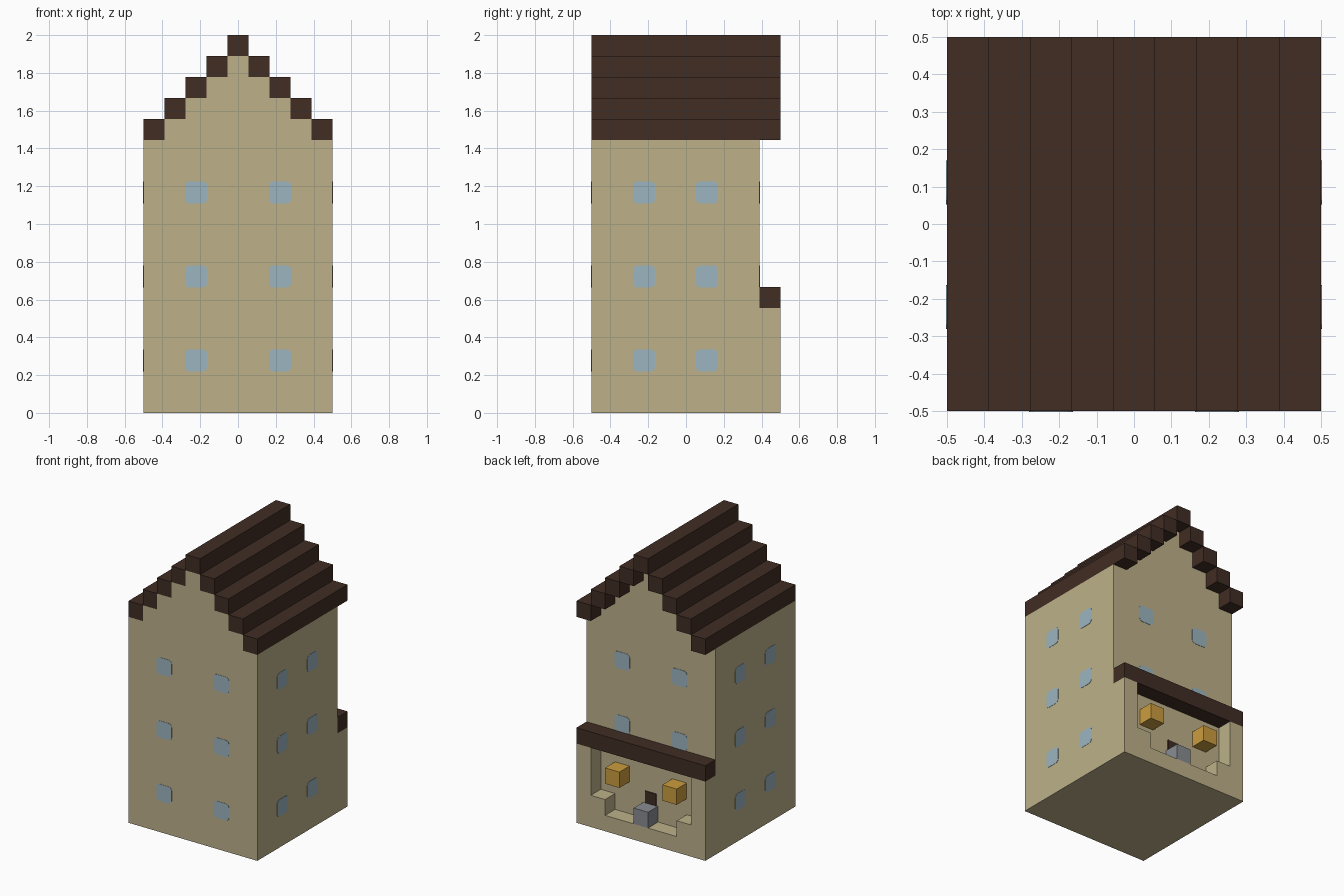
import bpy
import bmesh
from mathutils import Matrix
from math import radians

cube = bpy.data.objects.get("Cube")
if cube:
    bpy.data.objects.remove(cube, do_unlink=True)

U = 1 / 9  # building block size
BACK = 3.5  # back wall position in blocks


def material(name, rgb):
    mat = bpy.data.materials.new(name)
    mat.use_nodes = True
    mat.diffuse_color = (*rgb, 1)
    mat.node_tree.nodes["Principled BSDF"].inputs["Base Color"].default_value = (*rgb, 1)
    return mat


SAND = material("sand_wall", (0.51, 0.44, 0.255))
BROWN = material("dark_brown_wood", (0.052, 0.026, 0.017))
BLUE = material("pale_blue_glass", (0.33, 0.46, 0.52))
GOLD = material("golden_lantern", (0.60, 0.34, 0.05))
GREY = material("grey_stone", (0.25, 0.265, 0.285))


def finish(name, bm, mat):
    bmesh.ops.recalc_face_normals(bm, faces=bm.faces)
    mesh = bpy.data.meshes.new(name)
    bm.to_mesh(mesh)
    bm.free()
    mesh.materials.append(mat)
    obj = bpy.data.objects.new(name, mesh)
    bpy.context.collection.objects.link(obj)
    return obj


def extrude_profile(name, profile, y0, y1, mat):
    """Extrude an x-z outline, given in blocks, from y0 to y1."""
    bm = bmesh.new()
    face = bm.faces.new([bm.verts.new((x * U, y0 * U, z * U)) for x, z in profile])
    side = bmesh.ops.extrude_face_region(bm, geom=[face])["geom"]
    verts = [v for v in side if isinstance(v, bmesh.types.BMVert)]
    bmesh.ops.translate(bm, verts=verts, vec=(0, (y1 - y0) * U, 0))
    return finish(name, bm, mat)


def box(name, x0, x1, y0, y1, z0, z1, mat):
    return extrude_profile(name, [(x0, z0), (x1, z0), (x1, z1), (x0, z1)], y0, y1, mat)


def mirrored(half):
    return half + [(-x, z) for x, z in reversed(half)]


# Main house with a stepped gable
gable = [(4.5, 0), (4.5, 13)]
for i in range(4):
    gable += [(3.5 - i, 13 + i), (3.5 - i, 14 + i)]
gable += [(0.5, 17)]
extrude_profile("house_body", mirrored(gable), -4.5, BACK, SAND)

# Stepped roof beams
box("ridge_beam", -0.5, 0.5, -4.5, 4.5, 17, 18, BROWN)
for i in range(1, 5):
    for side, s in (("left", 1), ("right", -1)):
        box(f"roof_beam_{side}_{i}", s * (i - 0.5), s * (i + 0.5),
            -4.5, 4.5, 17 - i, 18 - i, BROWN)

# Back porch: side walls, stepped sill and beam
porch = [(4.5, 0), (4.5, 5), (3.5, 5), (3.5, 2), (2.5, 2), (2.5, 1)]
extrude_profile("porch_frame", mirrored(porch), BACK, 4.5, SAND)
box("porch_beam", -4.5, 4.5, BACK, 4.5, 5, 6, BROWN)

# Porch details
box("porch_step", -0.5, 0.5, BACK, 4.5, 1, 2, GREY)
box("back_door", -0.38, 0.38, BACK, BACK + 0.05, 1, 2.75, BROWN)
for side, s in (("left", 1), ("right", -1)):
    box(f"lantern_{side}", s * 1.5, s * 2.5, BACK, 4.5, 3, 4, GOLD)


def window(name, angle, along, out, z):
    """Thin pane with rounded corners; angle turns it from the front wall."""
    bm = bmesh.new()
    bmesh.ops.create_cube(bm, size=1, matrix=Matrix.Diagonal((1.06 * U, 0.004, 1.06 * U, 1)))
    edges = [e for e in bm.edges if abs(e.verts[0].co.y - e.verts[1].co.y) > 0.001]
    bmesh.ops.bevel(bm, geom=edges, offset=0.024, segments=3, profile=0.5, affect='EDGES')
    place = Matrix.Rotation(radians(angle), 4, 'Z') @ Matrix.Translation(
        (along * U, -out * U, z * U))
    bmesh.ops.transform(bm, matrix=place, verts=bm.verts)
    finish(name, bm, BLUE)


# Windows on every wall; the porch covers the lowest row at the back
walls = (("front", 0, (-2, 2), 4.5), ("left", 90, (-2, 1), 4.5),
         ("back", 180, (-2, 2), BACK), ("right", -90, (2, -1), 4.5))
for wall, angle, spots, out in walls:
    for floor, z in enumerate((2.5, 6.5, 10.5)):
        if wall == "back" and floor == 0:
            continue
        for n, along in enumerate(spots):
            window(f"{wall}_window_{floor + 1}_{n + 1}", angle, along, out, z)
